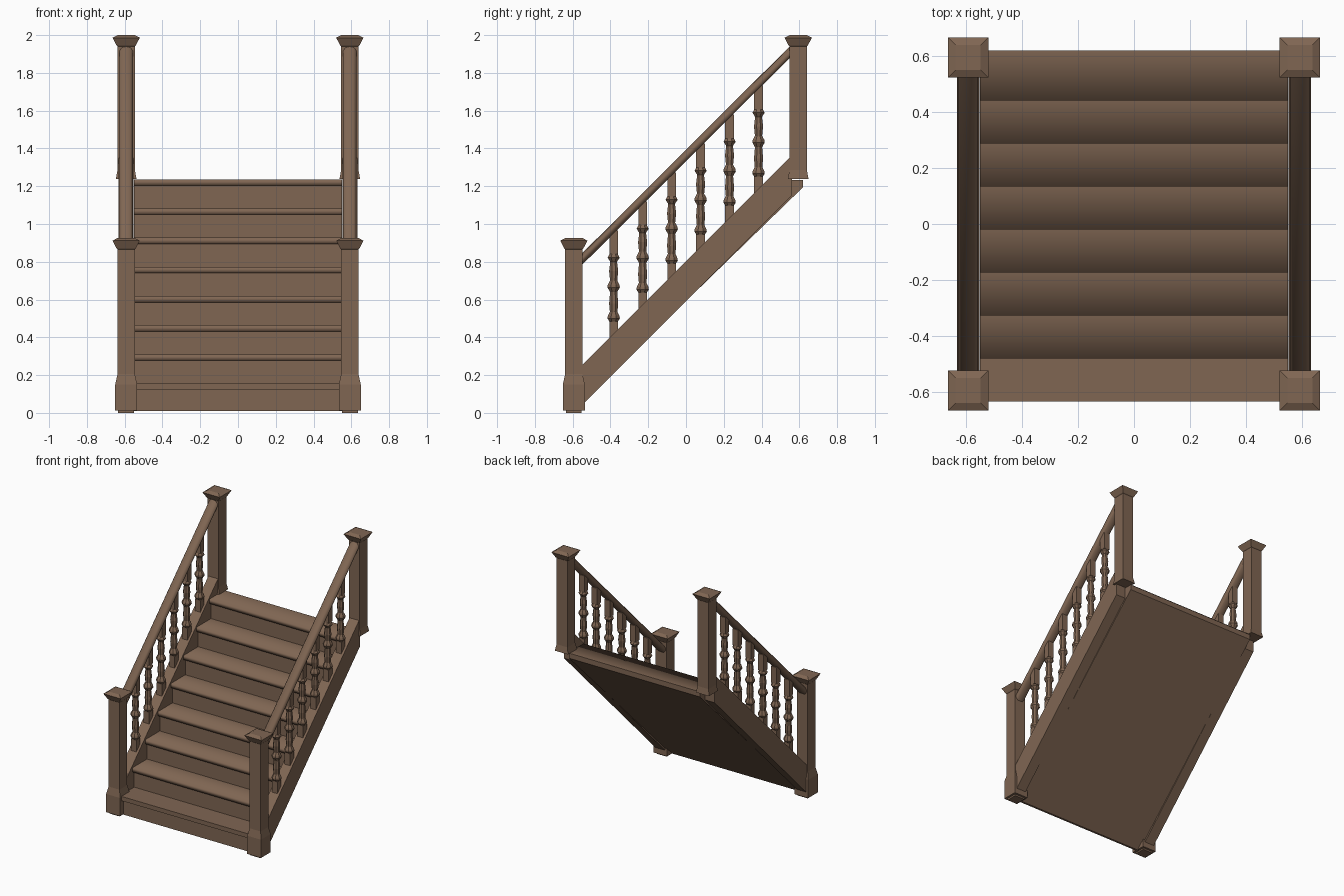
import bpy, bmesh, math

if "Cube" in bpy.data.objects:
    bpy.data.objects.remove(bpy.data.objects["Cube"])

wood = bpy.data.materials.new("brown wood")
wood.diffuse_color = (0.215, 0.133, 0.086, 1)
wood.use_nodes = True
wood.node_tree.nodes["Principled BSDF"].inputs["Base Color"].default_value = wood.diffuse_color


def finish(name, bm, fix=True):
    if fix:
        bmesh.ops.recalc_face_normals(bm, faces=bm.faces[:])
    me = bpy.data.meshes.new(name)
    bm.to_mesh(me)
    bm.free()
    me.materials.append(wood)
    ob = bpy.data.objects.new(name, me)
    bpy.context.collection.objects.link(ob)
    return ob


def extrude_x(bm, pts, x0, x1):
    """Prism from a (y, z) outline between x0 and x1."""
    a = [bm.verts.new((x0, y, z)) for y, z in pts]
    b = [bm.verts.new((x1, y, z)) for y, z in pts]
    bm.faces.new(a)
    bm.faces.new(b[::-1])
    n = len(pts)
    for i in range(n):
        bm.faces.new((a[i], b[i], b[(i + 1) % n], a[(i + 1) % n]))


def lathe(bm, cx, cy, prof, n):
    """Stack of n-sided rings; prof holds (half width across flats, z)."""
    k = 1 / math.cos(math.pi / n)
    rings = []
    for r, z in prof:
        rings.append([bm.verts.new((cx + r * k * math.cos((j + .5) * math.tau / n),
                                    cy + r * k * math.sin((j + .5) * math.tau / n), z))
                      for j in range(n)])
    bm.faces.new(rings[0][::-1])
    bm.faces.new(rings[-1])
    for a, b in zip(rings, rings[1:]):
        for j in range(n):
            bm.faces.new((a[j], a[(j + 1) % n], b[(j + 1) % n], b[j]))


W = 0.55
RUN, RISE, N = 0.1535, 0.1545, 8
Y0, Z0 = -0.633, 0.155
THICK, NOSE, BACK = 0.033, 0.02, 0.62

# Stair carcass: risers in front, sloped soffit beneath
pts = [(Y0 + NOSE, 0.01)]
for i in range(N):
    top = Z0 + i * RISE - 0.003
    pts.append((Y0 + NOSE + i * RUN, top))
    pts.append((Y0 + NOSE + (i + 1) * RUN if i < N - 1 else BACK, top))
pts.append((BACK, 1.195))
pts.append((Y0 + NOSE + 0.015, 0.01))
bm = bmesh.new()
extrude_x(bm, pts, -W, W)
finish("risers_and_soffit", bm)

# Treads with softly shaded nosing
for i in range(N):
    y, z = Y0 + i * RUN, Z0 + i * RISE
    yb = y + RUN + NOSE if i < N - 1 else BACK
    bm = bmesh.new()
    sec = [(yb, z), (y, z), (y, z - THICK), (y + NOSE + .005, z - THICK)]
    rows = [[bm.verts.new((x, *p)) for x in (-W, W)] for p in sec]
    for a, b in zip(rows, rows[1:]):
        f = bm.faces.new((a[0], b[0], b[1], a[1]))
        f.smooth = i > 0
    finish("tread_%d" % (i + 1), bm, False)

PX, PY = 0.592, 0.594
for side, s in (("left", -1), ("right", 1)):
    cx = s * PX
    # Stringer
    bm = bmesh.new()
    extrude_x(bm, [(-.56, .03), (.56, 1.15), (.56, 1.362), (-.56, .242)], cx - .04, cx + .04)
    finish(side + "_stringer", bm)

    # Handrail: rounded section sheared along the slope
    bm = bmesh.new()
    sec = [(-.022, -.03), (.022, -.03), (.036, -.012), (.036, .008),
           (.022, .026), (0, .031), (-.022, .026), (-.036, .008), (-.036, -.012)]
    ends = [[bm.verts.new((cx + u, y, 1.362 + 0.997 * y + v)) for u, v in sec]
            for y in (-.57, .57)]
    bm.faces.new(ends[0])
    bm.faces.new(ends[1][::-1])
    for j in range(len(sec)):
        k = (j + 1) % len(sec)
        bm.faces.new((ends[0][j], ends[0][k], ends[1][k], ends[1][j]))
    rail = finish(side + "_handrail", bm)
    for p in rail.data.polygons:
        p.use_smooth = len(p.vertices) == 4
    rail.data.set_sharp_from_angle(angle=math.radians(50))

    # Newel posts with flared base and cap
    for end, y, prof in (
            ("front", -PY, [(.042, 0), (.042, .012), (.058, .012), (.058, .15), (.046, .205)]),
            ("back", PY, [(.055, 1.237), (.046, 1.285)])):
        t = 0.926 if end == "front" else 2.0
        bm = bmesh.new()
        lathe(bm, cx, y, prof + [(.046, t - .06), (.051, t - .055),
                                 (.072, t - .014), (.045, t)], 4)
        finish("%s_%s_newel" % (side, end), bm)

    # Turned balusters: square blocks joined by an eight-sided spindle
    for i in range(6):
        y = -0.383 + i * 0.1534
        z = y + 0.383
        bm = bmesh.new()
        lathe(bm, cx, y, [(.023, z + .36), (.023, z + .485)], 4)
        lathe(bm, cx, y, [(.023, z + .84), (.023, z + .965)], 4)
        lathe(bm, cx, y, [(.02, z + .48), (.033, z + .50), (.031, z + .512), (.02, z + .535),
                          (.024, z + .58), (.019, z + .64), (.033, z + .665), (.031, z + .678),
                          (.019, z + .70), (.024, z + .75), (.018, z + .80),
                          (.032, z + .822), (.02, z + .845)], 8)
        finish("%s_baluster_%d" % (side, i + 1), bm)
